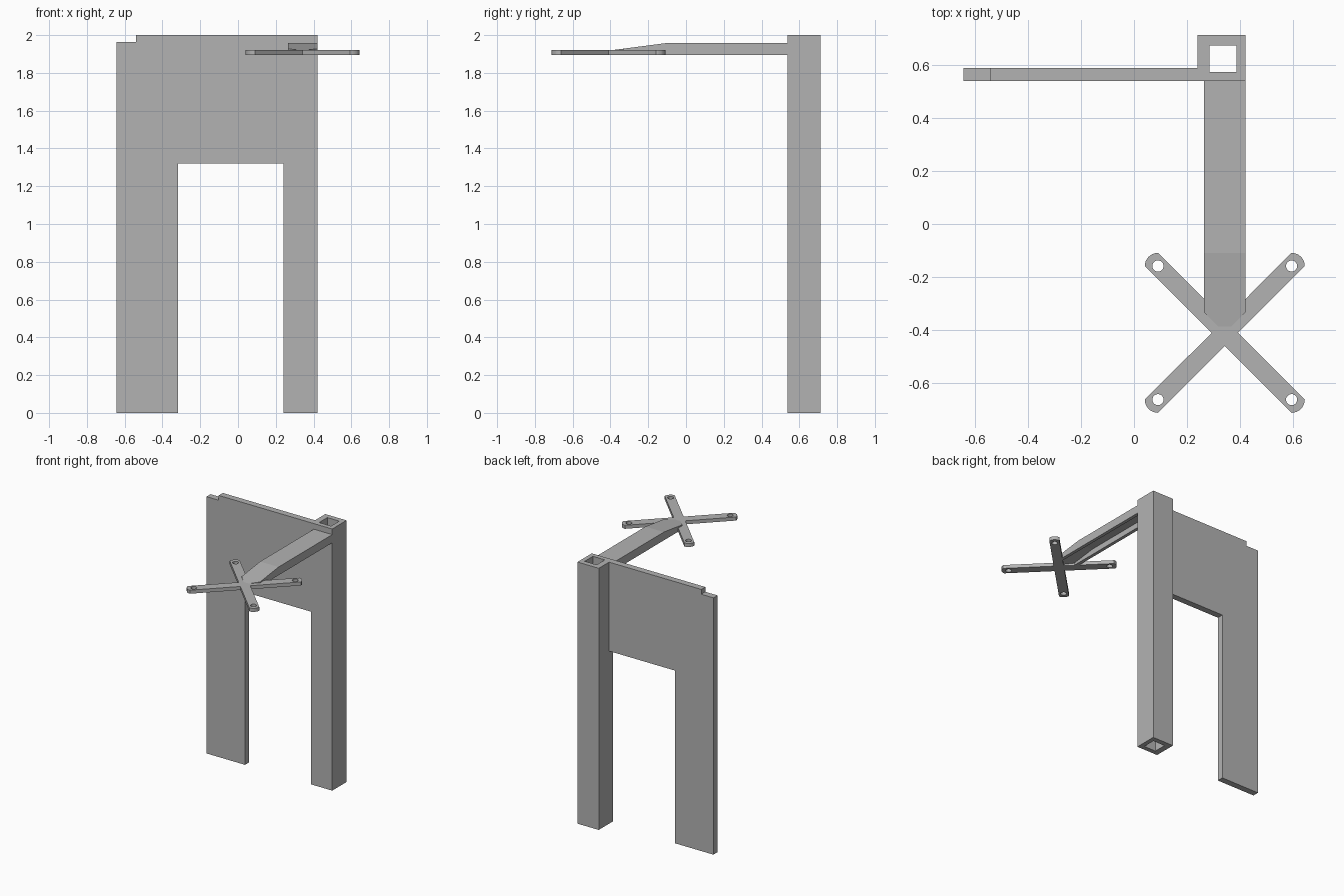
import bpy, bmesh, math
from mathutils import Matrix, Vector

cube = bpy.data.objects.get("Cube")
if cube:
    bpy.data.objects.remove(cube)

grey = bpy.data.materials.new("plain grey")
grey.use_nodes = True
grey.diffuse_color = (0.45, 0.45, 0.45, 1)
grey.node_tree.nodes["Principled BSDF"].inputs["Base Color"].default_value = grey.diffuse_color

# Drawing planes: columns are outline axis 1, outline axis 2, extrusion axis
PLAN = Matrix.Identity(3)
FRONT = Matrix(((1, 0, 0), (0, 0, 1), (0, 1, 0)))
SIDE = Matrix(((0, 0, 1), (1, 0, 0), (0, 1, 0)))


def rect(x0, x1, y0, y1):
    return [(x0, y0), (x1, y0), (x1, y1), (x0, y1)]


def arc(cx, cy, r, start, end, steps):
    angles = [start + (end - start) * i / steps for i in range(steps + 1)]
    return [(cx + r * math.cos(a), cy + r * math.sin(a)) for a in angles]


def extrude(name, loops, low, high, plane=PLAN, cuts=()):
    """Fill outlines (inner loops become holes), extrude, then trim by planes."""
    curve = bpy.data.curves.new(name, "CURVE")
    curve.dimensions = "2D"
    curve.fill_mode = "BOTH"
    curve.extrude = (high - low) / 2
    for loop in loops:
        spline = curve.splines.new("POLY")
        spline.points.add(len(loop) - 1)
        for point, (a, b) in zip(spline.points, loop):
            point.co = (a, b, 0, 1)
        spline.use_cyclic_u = True
        spline.use_smooth = False
    temp = bpy.data.objects.new(name + " outline", curve)
    bpy.context.collection.objects.link(temp)
    bpy.context.view_layer.update()
    graph = bpy.context.evaluated_depsgraph_get()
    mesh = bpy.data.meshes.new_from_object(temp.evaluated_get(graph))
    bpy.data.objects.remove(temp)
    bpy.data.curves.remove(curve)

    bm = bmesh.new()
    bm.from_mesh(mesh)
    bmesh.ops.remove_doubles(bm, verts=bm.verts, dist=1e-5)
    for v in bm.verts:
        v.co = plane @ (v.co + Vector((0, 0, (low + high) / 2)))
    for co, normal in cuts:
        geom = bm.verts[:] + bm.edges[:] + bm.faces[:]
        bmesh.ops.bisect_plane(bm, geom=geom, plane_co=co, plane_no=normal, clear_outer=True)
        bmesh.ops.holes_fill(bm, edges=[e for e in bm.edges if e.is_boundary])
    bmesh.ops.recalc_face_normals(bm, faces=bm.faces)
    for f in bm.faces:
        f.smooth = False
        f.material_index = 0
    bm.to_mesh(mesh)
    bm.free()
    mesh.name = name
    mesh.materials.clear()
    mesh.materials.append(grey)
    obj = bpy.data.objects.new(name, mesh)
    bpy.context.collection.objects.link(obj)
    return obj


# Hollow square post
LEFT, RIGHT, FACE, BACK = 0.24, 0.42, 0.538, 0.711
extrude("hollow_post", [rect(LEFT, RIGHT, FACE, BACK), rect(0.285, 0.386, 0.573, 0.672)], 0, 2)

# Flat side panel with its leg and the notched top corner
extrude("side_panel", [[
    (-0.643, 0), (-0.317, 0), (-0.317, 1.32), (LEFT, 1.32),
    (LEFT, 2), (-0.54, 2), (-0.54, 1.963), (-0.643, 1.963)]], FACE, 0.587, FRONT)

# Four-way bracket: rounded tips with a bolt hole in each
CX, CY, REACH, HALF, TIP = 0.342, -0.41, 0.356, 0.035, 0.0495
LOW, TOP = 1.894, 1.921
outline, holes = [], []
for k in range(4):
    turn = math.radians(45 + 90 * k)
    hx, hy = CX + REACH * math.cos(turn), CY + REACH * math.sin(turn)
    outline += arc(hx, hy, TIP, turn - math.pi / 4, turn + math.pi / 4, 8)
    crotch = turn + math.pi / 4
    outline.append((CX + HALF * math.sqrt(2) * math.cos(crotch),
                    CY + HALF * math.sqrt(2) * math.sin(crotch)))
    holes.append(arc(hx, hy, 0.021, 0, 2 * math.pi, 24)[:-1])
extrude("cross_bracket", [outline] + holes, LOW, TOP)

# Support arm: a channel open below, tapering to the bracket centre
ARM_LEFT, CREST, BEND, ROOF, WALL = 0.264, 1.957, -0.11, 0.02, 0.025
END_Z = 1.918
vee = [((CX, CY, 0), (s, -1, 0)) for s in (-1, 1)]
roof = [(FACE, CREST), (BEND, CREST), (CY, END_Z),
        (CY, END_Z - ROOF), (BEND, CREST - ROOF), (FACE, CREST - ROOF)]
web = [(FACE, CREST), (BEND, CREST), (CY, END_Z), (CY, LOW), (FACE, LOW)]
extrude("arm_roof", [roof], ARM_LEFT + WALL, RIGHT - WALL, SIDE, vee)
extrude("arm_wall_right", [web], ARM_LEFT, ARM_LEFT + WALL, SIDE, vee)
extrude("arm_wall_left", [web], RIGHT - WALL, RIGHT, SIDE, vee)
